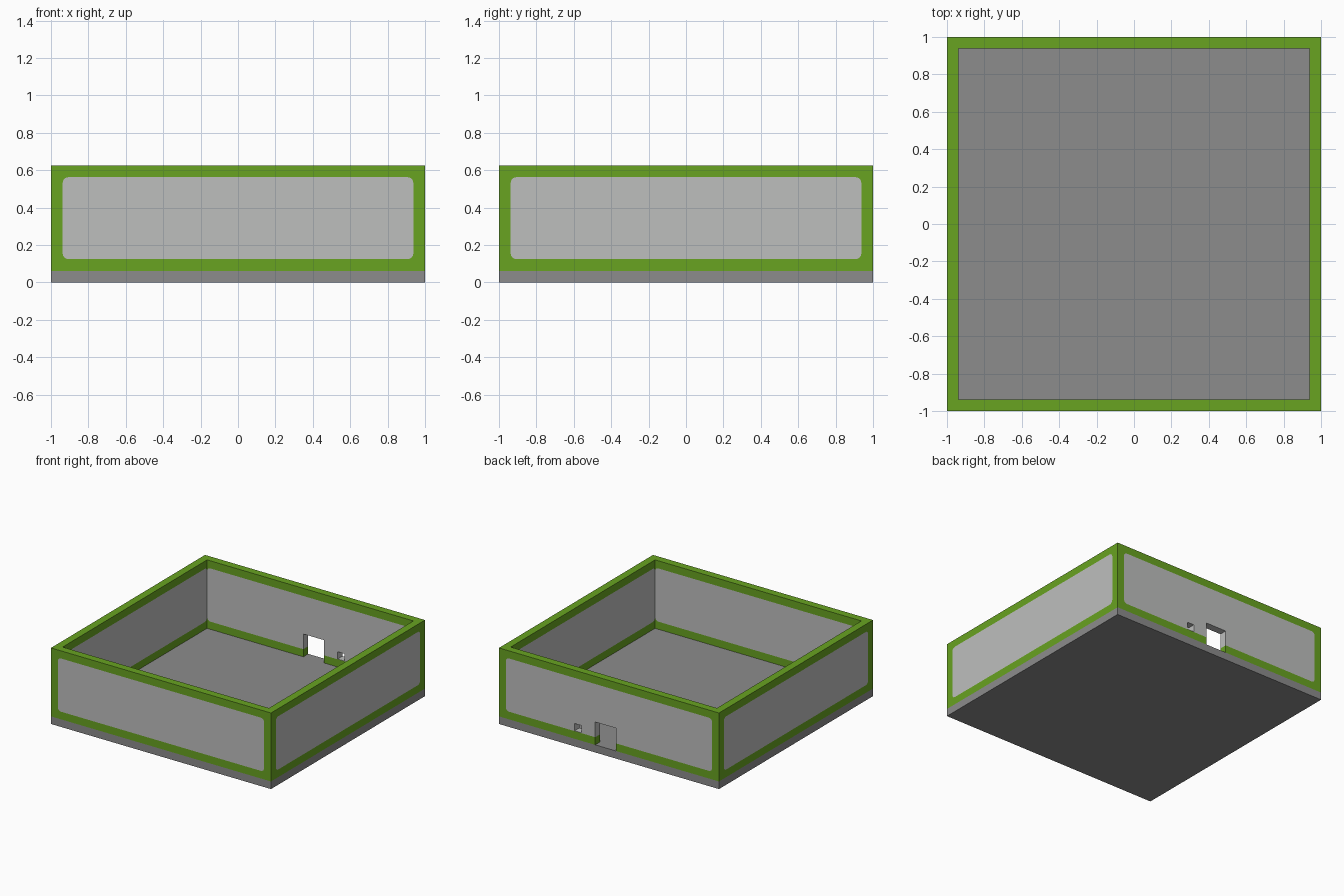
import bpy, bmesh, math
from mathutils import Matrix

if "Cube" in bpy.data.objects:
    bpy.data.objects.remove(bpy.data.objects["Cube"], do_unlink=True)

U = 1 / 16            # wall thickness and grid step
IN = 1 - U            # inner face of the walls
TOP = 10 * U          # wall height
R = 0.03              # panel corner radius


def material(name, rgb):
    m = bpy.data.materials.new(name)
    m.use_nodes = True
    m.diffuse_color = (*rgb, 1)
    m.node_tree.nodes["Principled BSDF"].inputs["Base Color"].default_value = (*rgb, 1)
    return m


GREEN = material("green trim", (0.138, 0.366, 0.015))
PALE = material("pale grey panel", (0.515, 0.52, 0.515))
GREY = material("grey floor", (0.262, 0.262, 0.262))


def finish(name, bm, mat):
    bmesh.ops.recalc_face_normals(bm, faces=bm.faces)
    mesh = bpy.data.meshes.new(name)
    bm.to_mesh(mesh)
    bm.free()
    ob = bpy.data.objects.new(name, mesh)
    bpy.context.collection.objects.link(ob)
    if mat:
        mesh.materials.append(mat)
    return ob


def box(name, lo, hi, mat=None):
    bm = bmesh.new()
    bmesh.ops.create_cube(bm, size=1)
    for v in bm.verts:
        for i in range(3):
            v.co[i] = lo[i] if v.co[i] < 0 else hi[i]
    return finish(name, bm, mat)


def wall_prism(name, outline, turn, mat):
    """Extrude an (x, z) outline through the front wall, then turn it to its side."""
    bm = bmesh.new()
    face = bm.faces.new([bm.verts.new((x, -1, z)) for x, z in outline])
    new = bmesh.ops.extrude_face_region(bm, geom=[face])["geom"]
    bmesh.ops.translate(bm, vec=(0, U, 0),
                        verts=[g for g in new if isinstance(g, bmesh.types.BMVert)])
    bmesh.ops.rotate(bm, verts=bm.verts, matrix=Matrix.Rotation(turn, 3, "Z"))
    return finish(name, bm, mat)


def arc(cx, cz, start):
    return [(cx + R * math.cos(a), cz + R * math.sin(a))
            for a in (start + i * math.pi / 8 for i in range(5))]


def cut(ob, cutter):
    mod = ob.modifiers.new("opening", "BOOLEAN")
    mod.operation = "DIFFERENCE"
    mod.solver = "EXACT"
    mod.object = cutter
    bpy.context.view_layer.objects.active = ob
    bpy.ops.object.modifier_apply(modifier=mod.name)


# Floor slab
box("floor_slab", (-1, -1, 0), (1, 1, U), GREY)

# Corner posts
for sx, sy in ((-1, -1), (1, -1), (1, 1), (-1, 1)):
    x, y = sorted((sx, sx * IN)), sorted((sy, sy * IN))
    side = ("front_" if sy < 0 else "back_") + ("left" if sx > 0 else "right")
    box(side + "_post", (x[0], y[0], U), (x[1], y[1], TOP), GREEN)

# Walls: rounded panel between a lower and an upper rail
low, high = 2 * U, TOP - U
lower_arc = arc(-IN + R, low + R, math.pi) + arc(IN - R, low + R, 1.5 * math.pi)
upper_arc = arc(IN - R, high - R, 0) + arc(-IN + R, high - R, math.pi / 2)
parts = {}
for k, side in enumerate(("front", "left", "back", "right")):
    turn = k * math.pi / 2
    for part, outline, mat in (
            ("panel", lower_arc + upper_arc, PALE),
            ("lower_rail", lower_arc + [(IN, U), (-IN, U)], GREEN),
            ("upper_rail", upper_arc + [(-IN, TOP), (IN, TOP)], GREEN)):
        name = side + "_" + part
        parts[name] = wall_prism(name, outline, turn, mat)

# Doorway and small window through the back wall
door = box("door_cutter", (-U, 0.8, 0.03), (2 * U, 1.2, 4 * U))
window = box("window_cutter", (4 * U, 0.8, low + 0.003), (5 * U, 1.2, 3 * U))
for ob, cutter in (("back_panel", door), ("back_panel", window), ("back_lower_rail", door)):
    cut(parts[ob], cutter)
for cutter in (door, window):
    bpy.data.objects.remove(cutter, do_unlink=True)
